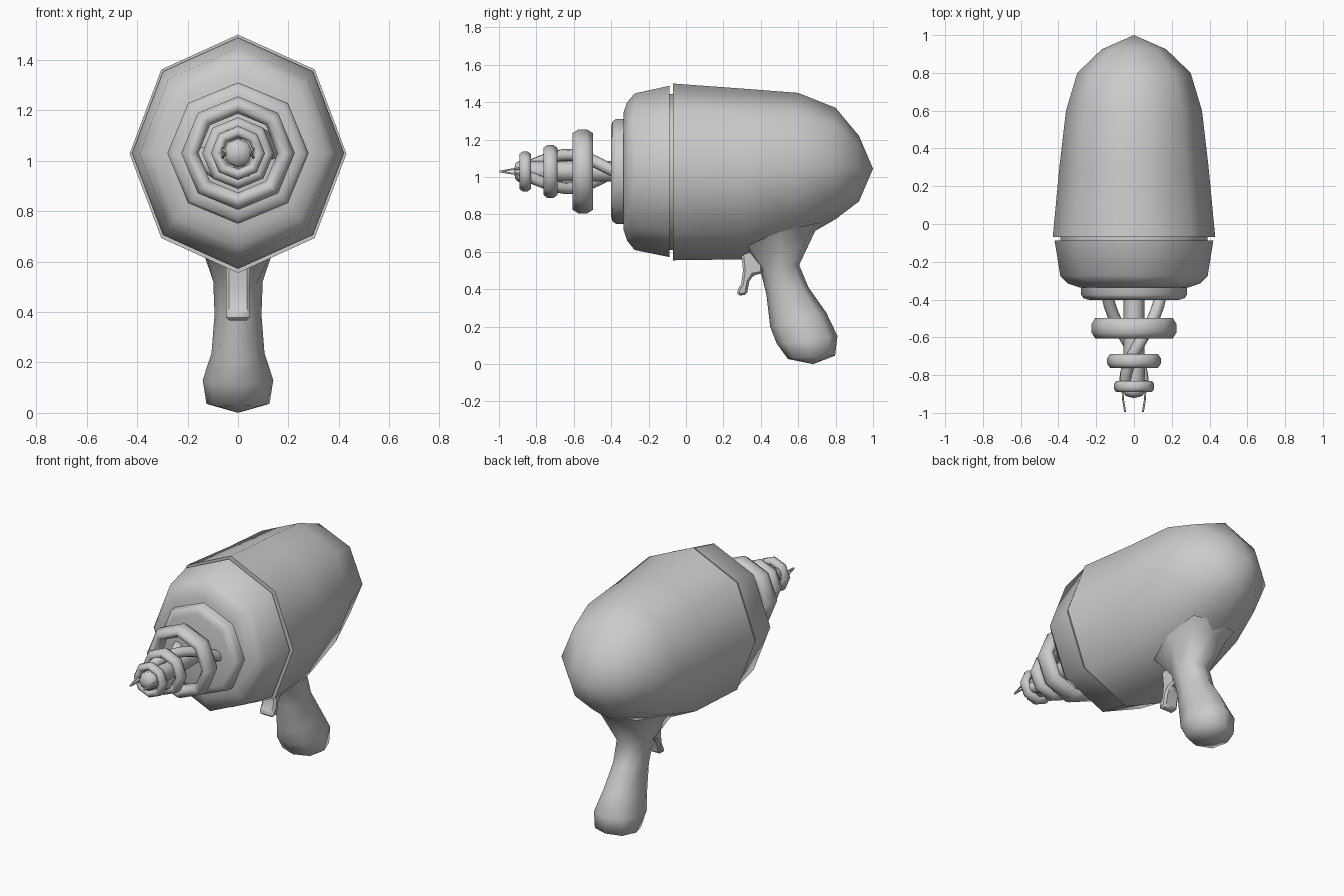
import bpy, bmesh, math
from mathutils import Vector

if "Cube" in bpy.data.objects:
    bpy.data.objects.remove(bpy.data.objects["Cube"])

CZ = 1.03  # height of the barrel axis


def finish(name, bm, angle=60):
    bmesh.ops.recalc_face_normals(bm, faces=bm.faces)
    me = bpy.data.meshes.new(name)
    bm.to_mesh(me)
    bm.free()
    for p in me.polygons:
        p.use_smooth = True
    me.set_sharp_from_angle(angle=math.radians(angle))
    ob = bpy.data.objects.new(name, me)
    bpy.context.collection.objects.link(ob)
    return ob


def skin(name, rings, start=None, end=None, angle=60):
    """Bridge equal-length rings of points; cap flat or with a point."""
    bm = bmesh.new()
    vs = [[bm.verts.new(p) for p in r] for r in rings]
    n = len(vs[0])
    for a, b in zip(vs, vs[1:]):
        for i in range(n):
            j = (i + 1) % n
            bm.faces.new((a[i], a[j], b[j], b[i]))
    for ring, tip in ((vs[0], start), (vs[-1], end)):
        if tip is None:
            bm.faces.new(ring)
        else:
            t = bm.verts.new(tip)
            for i in range(n):
                bm.faces.new((ring[i], ring[(i + 1) % n], t))
    return finish(name, bm, angle)


def octo(y, rx, top, bottom):
    c, rz = (top + bottom) / 2, (top - bottom) / 2
    return [(rx * math.sin(k * math.pi / 4), y, c + rz * math.cos(k * math.pi / 4))
            for k in range(8)]


def lathe(name, profile, **kw):
    return skin(name, [octo(y, r, CZ + r, CZ - r) for y, r in profile], **kw)


def tube(name, pts, radius):
    cu = bpy.data.curves.new(name, 'CURVE')
    cu.dimensions = '3D'
    cu.bevel_depth = radius
    cu.bevel_resolution = 2
    cu.use_fill_caps = True
    sp = cu.splines.new('POLY')
    sp.points.add(len(pts) - 1)
    for q, p in zip(sp.points, pts):
        q.co = (*p, 1)
    sp.use_smooth = True
    ob = bpy.data.objects.new(name, cu)
    bpy.context.collection.objects.link(ob)


# Main housing, tapering to a blunt point at the back
skin("housing", [octo(*r) for r in (
    (-0.07, 0.43, 1.50, 0.555), (0.30, 0.395, 1.473, 0.56),
    (0.60, 0.36, 1.45, 0.66), (0.80, 0.30, 1.37, 0.775),
    (0.925, 0.17, 1.22, 0.87))], end=(0, 1.0, 1.045))

# Recessed seam and front collar
skin("seam_core", [octo(-0.12, 0.39, 1.445, 0.61), octo(-0.05, 0.39, 1.445, 0.61)])
skin("front_collar", [octo(*r) for r in (
    (-0.088, 0.42, 1.488, 0.572), (-0.275, 0.39, 1.447, 0.61),
    (-0.315, 0.35, 1.40, 0.66), (-0.335, 0.29, 1.34, 0.72))])

# Muzzle plate with rounded edge
lathe("muzzle_plate", [(-0.30, 0.28), (-0.375, 0.28), (-0.393, 0.267), (-0.402, 0.235)])

# Barrel core with a rounded nose
lathe("barrel_core", [(-0.38, 0.055), (-0.80, 0.055), (-0.89, 0.058),
                      (-0.91, 0.045)], end=(0, -0.922, CZ))

# Coil rings, octagonal around the barrel
for i, (y, outer, rad, half) in enumerate((
        (-0.552, 0.225, 0.034, 0.054), (-0.725, 0.142, 0.027, 0.037),
        (-0.86, 0.107, 0.022, 0.030))):
    bm = bmesh.new()
    loops = []
    for m in range(8):
        a = (m + 0.5) * math.pi / 4
        r = outer - rad + rad * math.cos(a) / math.cos(math.pi / 8)
        yy = y + half * math.sin(a) / math.cos(math.pi / 8)
        loops.append([bm.verts.new(p) for p in octo(yy, r, CZ + r, CZ - r)])
    for m in range(8):
        a, b = loops[m], loops[(m + 1) % 8]
        for k in range(8):
            j = (k + 1) % 8
            bm.faces.new((a[k], a[j], b[j], b[k]))
    finish(f"coil_ring_{i + 1}", bm)

# Two conduits twisting around the core, and the two thin muzzle prongs
for s, side in ((1, "right"), (-1, "left")):
    pts = []
    for t in range(11):
        u = t / 10
        a = math.radians(150 * u ** 1.2)
        r = 0.14 * (1 - u) + 0.055 * u
        pts.append((s * r * math.cos(a), -0.38 - 0.46 * u, CZ + s * r * math.sin(a)))
    tube(f"conduit_{side}", pts, 0.032)
    for e in (1, -1):
        tube(f"prong_{side}_{'upper' if e > 0 else 'lower'}",
             [(s * 0.062, -0.86, CZ + e * 0.02), (s * 0.058, -0.93, CZ + e * 0.011),
              (s * 0.047, -0.995, CZ)], 0.005)

# Grip: rings between a front point and a back point, with half width and squareness
grip = []
for yf, zf, yb, zb, w, sq in (
        (0.27, 0.66, 0.73, 0.76, 0.17, 0.88), (0.32, 0.61, 0.69, 0.71, 0.145, 0.85),
        (0.395, 0.51, 0.605, 0.53, 0.098, 0.75), (0.43, 0.37, 0.655, 0.41, 0.093, 0.72),
        (0.45, 0.20, 0.75, 0.275, 0.105, 0.72), (0.485, 0.11, 0.81, 0.15, 0.14, 0.72),
        (0.545, 0.027, 0.797, 0.045, 0.125, 0.75)):
    f, b = Vector((0, yf, zf)), Vector((0, yb, zb))
    c, h = (f + b) / 2, (b - f) / 2
    ring = []
    for k in range(8):
        d = sq if k % 2 else 1
        sx = round(math.sin(k * math.pi / 4), 3)
        sy = round(math.cos(k * math.pi / 4), 3)
        if k % 2:
            sx, sy = math.copysign(d, sx), math.copysign(d, sy)
        ring.append(c + h * sy + Vector((w * sx, 0, 0)))
    grip.append(ring)
skin("grip", grip, end=(0, 0.68, 0.0), angle=65)

# Trigger: side profile extruded across with bevelled edges
side = [(0.29, 0.64), (0.305, 0.50), (0.295, 0.43), (0.272, 0.39), (0.275, 0.366),
        (0.325, 0.37), (0.338, 0.44), (0.36, 0.475), (0.41, 0.485), (0.41, 0.64)]
bm = bmesh.new()
face = bm.faces.new([bm.verts.new((-0.048, y, z)) for y, z in side])
ext = bmesh.ops.extrude_face_region(bm, geom=[face])
bmesh.ops.translate(bm, vec=(0.096, 0, 0),
                    verts=[v for v in ext["geom"] if isinstance(v, bmesh.types.BMVert)])
trigger = finish("trigger", bm, 35)
bev = trigger.modifiers.new("bevel", 'BEVEL')
bev.width = 0.012
bev.segments = 1
